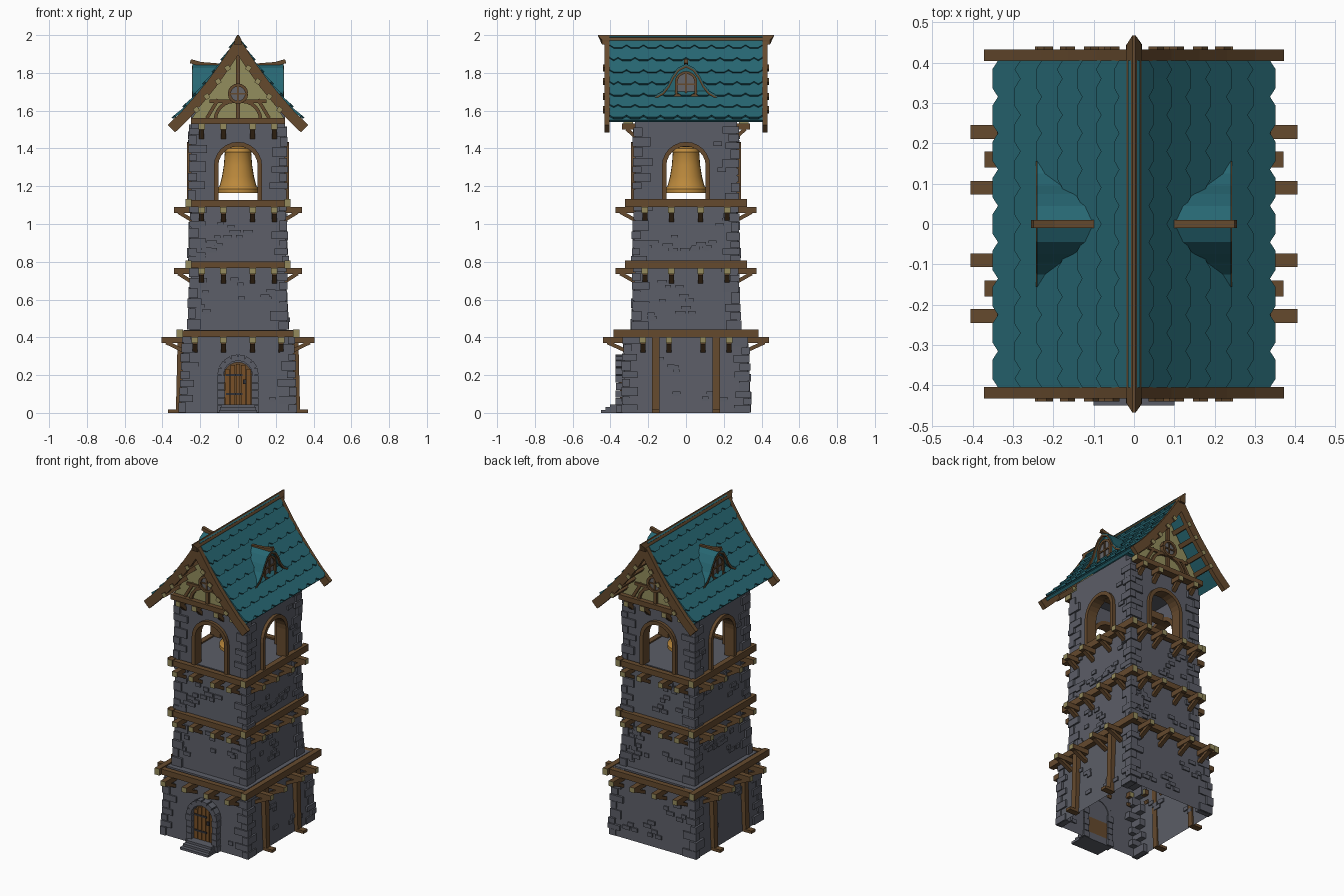
import bpy, bmesh, math, random
from mathutils import Vector, Matrix

if "Cube" in bpy.data.objects:
    bpy.data.objects.remove(bpy.data.objects["Cube"])
random.seed(4)

def mat(name, r, g, b):
    m = bpy.data.materials.new(name)
    m.diffuse_color = (r, g, b, 1)
    m.use_nodes = True
    m.node_tree.nodes["Principled BSDF"].inputs["Base Color"].default_value = m.diffuse_color
    return m

STONE = mat("grey stone", .105, .11, .135)
WOOD = mat("brown timber", .13, .068, .027)
GRAIN = mat("pale end grain", .30, .26, .11)
TEAL = mat("teal shingle", .02, .135, .17)
PLASTER = mat("olive plaster", .29, .27, .11)
GOLD = mat("bell gold", .50, .25, .045)
DOOR = mat("door planks", .19, .08, .02)
GLASS = mat("grey glass", .13, .13, .14)
IRON = mat("dark iron", .03, .03, .035)

def finish(bm, name, *mats):
    bmesh.ops.recalc_face_normals(bm, faces=bm.faces)
    me = bpy.data.meshes.new(name)
    bm.to_mesh(me)
    bm.free()
    for m in mats:
        me.materials.append(m)
    ob = bpy.data.objects.new(name, me)
    bpy.context.collection.objects.link(ob)
    return ob

def cube(bm, M, mi=0, cap=None):
    vs = bmesh.ops.create_cube(bm, size=1)['verts']
    for f in {f for v in vs for f in v.link_faces}:
        end = abs(f.calc_center_median().x) > .4
        f.material_index = cap if cap is not None and end else mi
    bmesh.ops.transform(bm, matrix=M, verts=vs)

def box(bm, c, s, mi=0):
    cube(bm, Matrix.Translation(c) @ Matrix.Diagonal((*s, 1)), mi)

def beam(bm, p, q, w, h, mi=0, cap=None, roll=0):
    p, q = Vector(p), Vector(q)
    x = (q - p).normalized()
    y = (Vector((0, 0, 1)).cross(x) if abs(x.z) < .95 else Vector((0, 1, 0))).normalized()
    R = Matrix((x, y, x.cross(y))).transposed().to_4x4()
    cube(bm, Matrix.Translation((p + q) / 2) @ R @ Matrix.Rotation(roll, 4, 'X')
         @ Matrix.Diagonal(((q - p).length, w, h, 1)), mi, cap)

def at(axis, u, t, v):
    return (u, t, v) if axis == 'y' else (t, u, v)

def prism(bm, pts, a, b, axis, mi=0):
    A, B = ([bm.verts.new(at(axis, u, t, v)) for u, v in pts] for t in (a, b))
    n = len(pts)
    fs = [bm.faces.new(A), bm.faces.new(B)]
    fs += [bm.faces.new((A[i], A[(i + 1) % n], B[(i + 1) % n], B[i])) for i in range(n)]
    for f in fs:
        f.material_index = mi

def band(bm, path, w, a, b, axis, mi=0):
    """strip of constant width along a 2D path, thick from a to b on the axis"""
    P = [Vector(p) for p in path]
    lo, hi = [], []
    for i, p in enumerate(P):
        d1 = (P[max(i, 1)] - P[max(i, 1) - 1]).normalized()
        j = min(i, len(P) - 2)
        d2 = (P[j + 1] - P[j]).normalized()
        t = (d1 + d2).normalized()
        n = Vector((-t.y, t.x)) * (w / 2 / max(.4, t.dot(d1)))
        lo.append(p - n)
        hi.append(p + n)
    prism(bm, lo + hi[::-1], a, b, axis, mi)

def arch(hw, z0, spring, n=10):
    arc = [(hw * math.cos(math.pi * i / n), spring + hw * math.sin(math.pi * i / n)) for i in range(n + 1)]
    return [(hw, z0)] + arc + [(-hw, z0)]

def mirror(path):
    return [(-x, z) for x, z in path[:0:-1]] + path

def lathe(bm, prof, n, mi=0):
    rings = [[bm.verts.new((r * math.cos(2 * math.pi * i / n), r * math.sin(2 * math.pi * i / n), z))
              for i in range(n)] for r, z in prof]
    for A, B in zip(rings, rings[1:]):
        for i in range(n):
            bm.faces.new((A[i], A[(i + 1) % n], B[(i + 1) % n], B[i])).material_index = mi

# Stone tiers: z0, z1, half sizes at bottom and at top
TIERS = [("base", 0, .44, .305, .335, .285, .32), ("middle", .44, .78, .257, .28, .247, .27),
         ("upper", .78, 1.125, .257, .28, .243, .265), ("belfry", 1.125, 1.53, .25, .27, .25, .27)]
for name, z0, z1, x0, y0, x1, y1 in TIERS:
    bm = bmesh.new()
    if name != "belfry":
        lo = [bm.verts.new((sx * x0, sy * y0, z0)) for sx, sy in ((1, 1), (-1, 1), (-1, -1), (1, -1))]
        hi = [bm.verts.new((sx * x1, sy * y1, z1)) for sx, sy in ((1, 1), (-1, 1), (-1, -1), (1, -1))]
        bm.faces.new(hi)
        for i in range(4):
            bm.faces.new((lo[i], lo[(i + 1) % 4], hi[(i + 1) % 4], hi[i]))
    else:
        op = arch(.108, z0, 1.305)
        for s in (1, -1):
            prism(bm, [(x0, z0)] + op + [(-x0, z0), (-x0, 1.56), (x0, 1.56)], s * y0, s * (y0 - .045), 'y')
            h = y0 - .045
            prism(bm, [(h, z0)] + op + [(-h, z0), (-h, 1.6), (h, 1.6)], s * x0, s * (x0 - .045), 'x')
        box(bm, (0, 0, 1.52), (.42, .46, .02))
    finish(bm, name + "_wall", STONE)
    # Corner quoins and scattered bricks
    bm = bmesh.new()
    half = lambda z: [a + (b - a) * (z - z0) / (z1 - z0) for a, b in ((x0, x1), (y0, y1))]
    for sx in (1, -1):
        for sy in (1, -1):
            z, k = z0, random.randint(0, 1)
            while z < z1 - .03:
                h = min(random.uniform(.035, .06), z1 - z)
                hx, hy = half(z + h / 2)
                lx, ly = (.085, .05) if k % 2 else (.045, .09)
                lx, ly = lx * random.uniform(.8, 1.15), ly * random.uniform(.8, 1.15)
                o = random.uniform(.007, .015)
                box(bm, (sx * (hx + o - lx / 2), sy * (hy + o - ly / 2), z + h / 2), (lx, ly, h - .004))
                z, k = z + h, k + 1
    for side in range(4):
        for c in range(6):
            u0, zc = random.uniform(-.2, .2), random.uniform(z0 + .05, z1 - .1)
            for j in range(random.randint(1, 3)):
                u, z = u0 + j * .03 * random.choice((-1, 1)), zc + .026 * (j % 2)
                if abs(u) < .16 and (name == "belfry" or name == "base" and side == 0):
                    continue
                hx, hy = half(z)
                w, s = random.uniform(.03, .055), 1 if side % 2 else -1
                if side < 2:
                    box(bm, (u, s * hy, z), (w, .016, .024))
                else:
                    box(bm, (s * hx, u, z), (.016, w, .024))
    finish(bm, name + "_stones", STONE)

# Timber floors: joists with diagonal struts, and a ring of beams on top
def joist(bm, axis, s, u, z, wall, reach):
    P = lambda t, zz: at(axis, u, s * t, zz)
    beam(bm, P(wall - .03, z), P(reach, z), .034, .032, 0, 1)
    beam(bm, P(wall - .01, z - .06), P(reach - .025, z - .012), .026, .02)

for name, z, wx, wy, rx, ry, fu, su, bx, by, ex, ey in (
        ("lower_floor", .385, .29, .32, .405, .44, (.077, .228), (.09, .228), .308, .35, .325, .385),
        ("middle_floor", .75, .25, .272, .34, .372, (.077, .193), (.077, .218), .262, .295, .278, .322),
        ("upper_floor", 1.075, .246, .268, .34, .372, (.077, .193), (.077, .218), .262, .295, .278, .322)):
    bm = bmesh.new()
    for s in (1, -1):
        for m in (1, -1):
            for u in fu:
                joist(bm, 'y', s, u * m, z, wy, ry)
            for u in su:
                joist(bm, 'x', s, u * m, z, wx, rx)
        zb = z + .036
        beam(bm, (s * bx, -ey, zb), (s * bx, ey, zb), .034, .042, 0, 1)
        beam(bm, (-ex + .005, s * by, zb - .002), (ex - .005, s * by, zb - .002), .034, .036, 0, 1)
    finish(bm, name + "_timbers", WOOD, GRAIN)

# Side posts with feet
bm = bmesh.new()
for s in (1, -1):
    for y in (-.16, .16):
        beam(bm, (s * .312, y, 0), (s * .302, y, .42), .038, .034)
        box(bm, (s * .34, y, .009), (.06, .04, .018))
finish(bm, "side_posts", WOOD)

# Door, stone surround and steps
bm = bmesh.new()
prism(bm, arch(.075, 0.04, .195), -.33, -.342, 'y', 1)
for i in range(5):
    x = -.056 + i * .028
    top = .19 + math.sqrt(.07 ** 2 - x * x)
    box(bm, (x, -.343, (.045 + top) / 2), (.023, .014, top - .045))
for z in (.1, .2):
    box(bm, (-.02, -.351, z), (.085, .004, .012), 2)
box(bm, (.035, -.352, .165), (.018, .012, .024), 2)
finish(bm, "door", DOOR, WOOD, IRON)
bm = bmesh.new()
for s in (1, -1):
    for i in range(5):
        box(bm, (s * .09, -.347, .02 + i * .04), (random.uniform(.03, .045), random.uniform(.045, .056), .037))
for i in range(8):
    a = math.pi * (i + .5) / 8
    c, sn = math.cos(a), math.sin(a)
    beam(bm, (.075 * c, -.347, .2 + .075 * sn), (.108 * c, -.347, .2 + .108 * sn), .05, .036)
finish(bm, "door_surround", STONE)
bm = bmesh.new()
for i in range(3):
    box(bm, (0, -.39 + i * .012, .0075 + i * .015), (.2 - i * .01, .12 - i * .024, .015))
finish(bm, "door_steps", STONE)

# Belfry arch frames
bm = bmesh.new()
for s in (1, -1):
    band(bm, arch(.116, 1.125, 1.307, 12), .023, s * .29, s * .222, 'y')
    band(bm, arch(.116, 1.125, 1.307, 12), .023, s * .27, s * .202, 'x')
finish(bm, "arch_frames", WOOD)

# Bell, clapper and headstock
bm = bmesh.new()
lathe(bm, [(.001, 1.37), (.05, 1.365), (.07, 1.25), (.098, 1.165), (.11, 1.165), (.11, 1.185), (.098, 1.2),
           (.085, 1.25), (.075, 1.31), (.07, 1.375), (.072, 1.38), (.062, 1.4), (.03, 1.41), (.001, 1.41)], 24)
bell = finish(bm, "bell", GOLD)
bpy.context.view_layer.objects.active = bell
bell.select_set(True)
bpy.ops.object.shade_smooth_by_angle(angle=math.radians(35))
bm = bmesh.new()
beam(bm, (0, 0, 1.2), (0, 0, 1.37), .012, .012, 1)
box(bm, (0, 0, 1.2), (.035, .035, .035), 1)
beam(bm, (-.22, 0, 1.43), (.22, 0, 1.43), .05, .045)
finish(bm, "bell_headstock", WOOD, IRON)

# Roof slab, rake boards and ridge
RP = [(0, 1.945), (.07, 1.837), (.14, 1.74), (.21, 1.655), (.28, 1.575), (.352, 1.505)]
bm = bmesh.new()
TP = [(x, z + .022) for x, z in RP[:-1]] + [(.33, 1.545)]
band(bm, mirror(TP), .018, -.41, .41, 'y')
finish(bm, "roof_slab", TEAL)
bm = bmesh.new()
for s in (1, -1):
    band(bm, mirror(RP), .055, s * .404, s * .432, 'y')
    for m in (1, -1):
        for x, z in ((.055, 1.825), (.105, 1.755), (.165, 1.675), (.22, 1.605)):
            beam(bm, (m * x, s * .28, z), (m * x, s * .44, z), .027, .027, 0, 1, m * .95)
finish(bm, "rake_boards", WOOD, GRAIN)
bm = bmesh.new()
prism(bm, [(-.02, 1.95), (.02, 1.95), (.018, 1.975), (.004, 2), (-.004, 2), (-.018, 1.975)], -.445, .445, 'y')
for v in bm.verts:
    if v.co.z > 1.98:
        v.co.y *= 1.05
finish(bm, "roof_ridge", WOOD)

# Hex-ended shingles laid in overlapping rows
def on_roof(s):
    P = [Vector((x, z + .032)) for x, z in TP]
    for p, q in zip(P, P[1:]):
        d = q - p
        if s <= d.length or q == P[-1]:
            d.normalize()
            return p + d * s, Vector((-d.y, d.x))
        s -= d.length

bm = bmesh.new()
ROWS, W, L = 7, .09, .56
for side in (1, -1):
    for r in range(ROWS):
        bot = L * (r + 1) / ROWS
        top = bot - 1.2 * L / ROWS if r else 0
        for k in range(-1, 10):
            a = -.405 + (k + .5 * (r % 2)) * W
            y0, y1 = max(a, -.405), min(a + W, .405)
            if y1 - y0 < .03:
                continue
            pts = [(y0, top), (y1, top), (y1, bot - .018), (y1 - .022, bot), (y0 + .022, bot), (y0, bot - .018)]
            A, B = [], []
            for y, s in pts:
                p, n = on_roof(s)
                lift = .012 * (s - top) / (bot - top) - .005
                for lst, o in ((A, lift), (B, lift - .012)):
                    c = p + n * o
                    lst.append(bm.verts.new((side * c.x, y, c.y)))
            bm.faces.new(A)
            bm.faces.new(B)
            for i in range(6):
                bm.faces.new((A[i], A[(i + 1) % 6], B[(i + 1) % 6], B[i]))
finish(bm, "roof_shingles", TEAL)

# Gables: plaster, timbers, round window, joists
for s, name in ((-1, "front"), (1, "back")):
    bm = bmesh.new()
    prism(bm, [(-.25, 1.55), (.25, 1.55), (0, 1.925)], s * .27, s * .30, 'y', 2)
    beam(bm, (-.25, s * .305, 1.545), (.25, s * .305, 1.545), .05, .032, 0, 1)
    box(bm, (0, s * .30, 1.75), (.022, .03, .38))
    box(bm, (0, s * .298, 1.65), (.3, .026, .018))
    for m in (1, -1):
        arc = [(m * (.02 + .10 * math.sin(t * .26)), 1.55 + .1 * math.cos(t * .26)) for t in range(7)]
        band(bm, arc, .018, s * .28, s * .314, 'y')
        beam(bm, (m * .105, s * .298, 1.66), (m * .165, s * .298, 1.56), .026, .018)
        for u in (.077, .193):
            joist(bm, 'y', s, u * m, 1.515, .27, .338)
    circ = [(.046 * math.cos(i * math.pi / 8), 1.69 + .046 * math.sin(i * math.pi / 8)) for i in range(17)]
    prism(bm, circ[:-1], s * .29, s * .318, 'y', 3)
    band(bm, circ, .016, s * .29, s * .328, 'y')
    box(bm, (0, s * .32, 1.69), (.08, .008, .008))
    box(bm, (0, s * .32, 1.69), (.008, .008, .08))
    finish(bm, name + "_gable", WOOD, GRAIN, PLASTER, GLASS)

# Dormers
HULL = [(0, 1.84), (.04, 1.82), (.068, 1.78), (.09, 1.735), (.12, 1.697), (.165, 1.672)]
for s, name in ((1, "right"), (-1, "left")):
    bm = bmesh.new()
    band(bm, mirror(HULL), .014, s * .03, s * .24, 'x')
    prism(bm, mirror(HULL), s * .1, s * .218, 'x')
    band(bm, mirror([(y, z - .006) for y, z in HULL]), .009, s * .23, s * .243, 'x', 1)
    prism(bm, arch(.05, 1.685, 1.75), s * .2, s * .222, 'x', 2)
    band(bm, arch(.052, 1.685, 1.75), .014, s * .2, s * .232, 'x', 1)
    box(bm, (s * .224, 0, 1.742), (.01, .009, .115), 1)
    box(bm, (s * .224, 0, 1.74), (.01, .1, .009), 1)
    box(bm, (s * .222, 0, 1.682), (.025, .2, .014), 1)
    beam(bm, (s * .09, 0, 1.838), (s * .2, 0, 1.847), .02, .022, 1)
    beam(bm, (s * .195, 0, 1.846), (s * .252, 0, 1.862), .02, .022, 1)
    finish(bm, name + "_dormer", TEAL, WOOD, GLASS)
